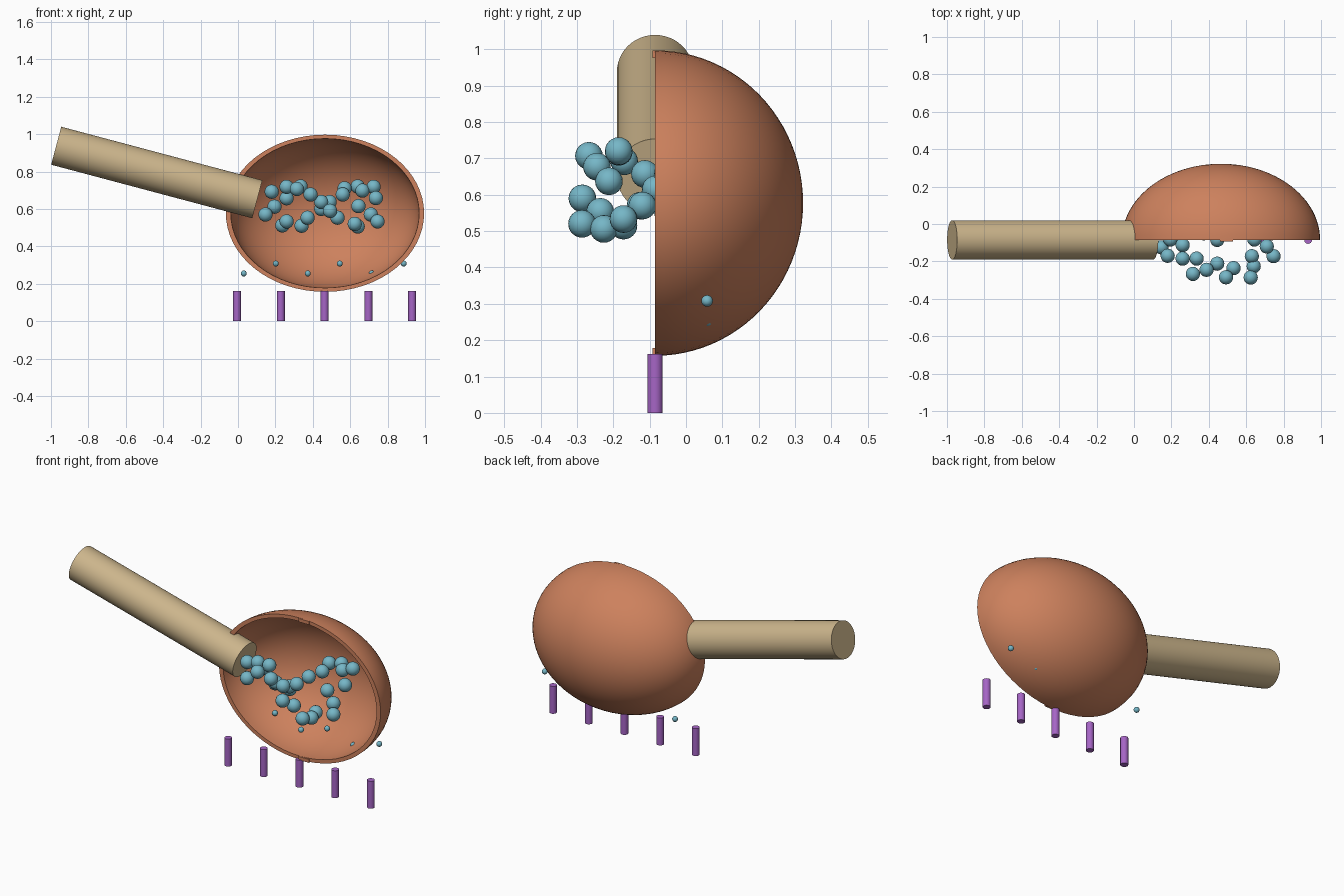
import bpy, bmesh, math
from mathutils import Matrix, Vector

cube = bpy.data.objects.get("Cube")
if cube:
    bpy.data.objects.remove(cube, do_unlink=True)


def material(name, rgb):
    m = bpy.data.materials.new(name)
    m.use_nodes = True
    m.diffuse_color = (*rgb, 1)
    m.node_tree.nodes["Principled BSDF"].inputs["Base Color"].default_value = (*rgb, 1)
    return m


COPPER = material("copper", (0.61, 0.22, 0.11))
TAN = material("tan", (0.60, 0.46, 0.26))
TEAL = material("teal", (0.18, 0.47, 0.57))
PURPLE = material("purple", (0.38, 0.13, 0.56))

FRONT_Y = -0.085                 # plane shared by rim, handle and pegs
CENTRE = Vector((0.465, FRONT_Y, 0.577))


def finish(bm, name, mat, angle=40):
    bmesh.ops.recalc_face_normals(bm, faces=bm.faces)
    mesh = bpy.data.meshes.new(name)
    bm.to_mesh(mesh)
    bm.free()
    mesh.materials.append(mat)
    ob = bpy.data.objects.new(name, mesh)
    bpy.context.collection.objects.link(ob)
    bpy.ops.object.select_all(action='DESELECT')
    ob.select_set(True)
    bpy.context.view_layer.objects.active = ob
    bpy.ops.object.shade_smooth_by_angle(angle=math.radians(angle))
    return ob


def cylinder(name, start, end, radius, mat, sides):
    start, end = Vector(start), Vector(end)
    axis = end - start
    bm = bmesh.new()
    turn = axis.to_track_quat('Z', 'Y').to_matrix().to_4x4()
    bmesh.ops.create_cone(bm, cap_ends=True, segments=sides, radius1=radius, radius2=radius,
                          depth=axis.length,
                          matrix=Matrix.Translation((start + end) / 2) @ turn)
    return finish(bm, name, mat)


def bead(name, centre, radius, u, v):
    bm = bmesh.new()
    bmesh.ops.create_uvsphere(bm, u_segments=u, v_segments=v, radius=radius,
                              matrix=Matrix.Translation(centre))
    return finish(bm, name, TEAL, 50)


# Bowl: a half-ellipsoid shell, spun around the front-to-back axis
def make_bowl():
    bm = bmesh.new()
    steps = 24
    arc = [i / steps * math.pi / 2 for i in range(steps + 1)]
    outer = [(math.cos(a), math.sin(a)) for a in arc]
    inner = [(0.95 * c, 0.95 * s) for c, s in outer]
    for line in (outer, inner, [inner[0], outer[0]]):
        verts = [bm.verts.new((r, y, 0)) for r, y in line]
        edges = [bm.edges.new(pair) for pair in zip(verts, verts[1:])]
        bmesh.ops.spin(bm, geom=verts + edges, cent=(0, 0, 0), axis=(0, 1, 0),
                       angle=math.tau, steps=64, use_duplicate=False)
    bmesh.ops.remove_doubles(bm, verts=bm.verts, dist=0.0005)
    bmesh.ops.scale(bm, vec=(0.53, 0.407, 0.42), verts=bm.verts)
    bmesh.ops.translate(bm, vec=CENTRE, verts=bm.verts)
    return finish(bm, "bowl", COPPER)


make_bowl()

# Small raised tabs on the top and bottom of the rim
for name, z in (("rim_tab_top", 0.986), ("rim_tab_bottom", 0.168)):
    bm = bmesh.new()
    bmesh.ops.create_cube(bm, size=1, matrix=Matrix.Translation((0.495, FRONT_Y - 0.003, z))
                          @ Matrix.Diagonal((0.07, 0.009, 0.02, 1)))
    finish(bm, name, COPPER)

# Handle
cylinder("handle", (-0.972, FRONT_Y, 0.938), (0.103, FRONT_Y, 0.652), 0.105, TAN, 48)

# Row of pegs below the rim
for i in range(5):
    x = -0.005 + i * 0.234
    cylinder(f"peg_{i + 1}", (x, FRONT_Y, 0), (x, FRONT_Y, 0.162), 0.021, PURPLE, 16)

# Large beads along winding strands
strands = [
    [(0.147, -0.125, 0.57), (0.195, -0.083, 0.612), (0.26, -0.113, 0.657),
     (0.335, -0.185, 0.72), (0.18, -0.17, 0.692), (0.26, -0.185, 0.718)],
    [(0.315, -0.267, 0.707), (0.388, -0.245, 0.677), (0.445, -0.212, 0.637),
     (0.492, -0.285, 0.59), (0.532, -0.236, 0.553), (0.624, -0.286, 0.52)],
    [(0.64, -0.226, 0.506), (0.63, -0.172, 0.515), (0.746, -0.172, 0.533),
     (0.71, -0.12, 0.57), (0.644, -0.083, 0.615), (0.737, -0.05, 0.658)],
    [(0.725, 0.04, 0.718), (0.665, 0.03, 0.698), (0.64, 0.055, 0.72),
     (0.57, 0.04, 0.71), (0.56, -0.01, 0.677), (0.49, -0.037, 0.637)],
    [(0.445, -0.085, 0.6), (0.372, -0.05, 0.553), (0.34, 0.0, 0.51),
     (0.26, -0.015, 0.533), (0.237, 0.01, 0.512)],
]
for s, strand in enumerate(strands, 1):
    for b, centre in enumerate(strand, 1):
        bead(f"bead_{s}_{b}", centre, 0.038, 20, 12)

# Small beads in a zigzag row
for i in range(6):
    bead(f"small_bead_{i + 1}", (0.031 + i * 0.171, 0.058, 0.308 if i % 2 else 0.255),
         0.016, 12, 8)
